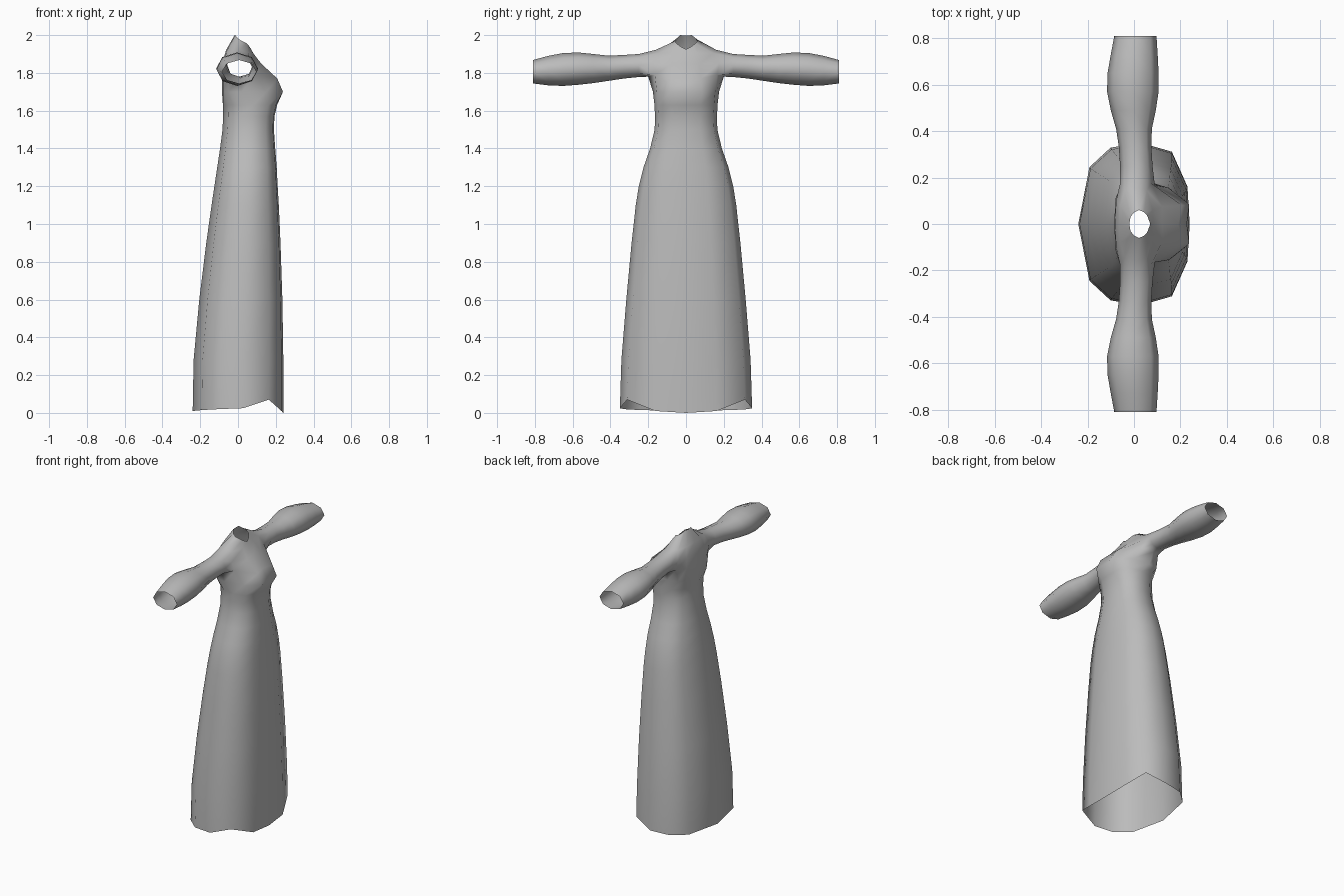
import bpy, bmesh, math

if "Cube" in bpy.data.objects:
    bpy.data.objects.remove(bpy.data.objects["Cube"])

cloth = bpy.data.materials.new("grey cloth")
cloth.diffuse_color = (0.5, 0.5, 0.5, 1)
cloth.use_nodes = True
cloth.node_tree.nodes["Principled BSDF"].inputs["Base Color"].default_value = cloth.diffuse_color

# Half outline of the skirt, front to back, in units of depth and half width
HALF = [(1, 0), (.96, .46), (.68, .89), (.12, 1), (-.42, .94), (-.8, .7), (-1, 0)]
HEM_Z = [0, .01, .07, .025, .02, .015, .01]

# Skirt and waist: height, back x, front x, half width
SKIRT = [(0, -.24, .24, .35), (.28, -.235, .24, .342), (.6, -.205, .235, .316),
         (.9, -.168, .225, .288), (1.1, -.14, .216, .266), (1.2, -.125, .21, .25),
         (1.3, -.11, .205, .225), (1.4, -.095, .197, .19), (1.5, -.082, .19, .166),
         (1.57, -.079, .193, .164), (1.63, -.08, .207, .167)]

# Bust, armpit, chest, shoulder and neck half rings (x, y, z)
UPPER = [
    [(.228, 0, 1.7), (.238, .085, 1.7), (.15, .155, 1.7), (.02, .175, 1.7),
     (-.05, .16, 1.7), (-.08, .11, 1.7), (-.085, 0, 1.7)],
    [(.19, 0, 1.77), (.208, .08, 1.77), (.09, .165, 1.79), (.01, .2, 1.78),
     (-.05, .175, 1.79), (-.08, .11, 1.78), (-.085, 0, 1.78)],
    [(.12, 0, 1.85), (.122, .075, 1.85), (.075, .175, 1.85), (.01, .19, 1.85),
     (-.06, .175, 1.85), (-.077, .1, 1.85), (-.082, 0, 1.85)],
    [(.083, 0, 1.9), (.08, .06, 1.905), (.055, .145, 1.905), (.01, .16, 1.922),
     (-.04, .145, 1.91), (-.06, .08, 1.915), (-.064, 0, 1.92)],
    [(.07, 0, 1.925), (.058, .034, 1.943), (.045, .05, 1.957), (.022, .06, 1.968),
     (0, .05, 1.982), (-.015, .03, 2), (-.02, 0, 1.997)],
]

# Sleeve: distance out, centre x, half depth, bottom z, top z
SLEEVE = [(.25, .01, .07, 1.778, 1.9), (.33, .005, .07, 1.77, 1.895),
          (.41, 0, .077, 1.758, 1.891), (.49, -.003, .097, 1.746, 1.9),
          (.57, -.005, .111, 1.737, 1.908), (.65, -.004, .11, 1.731, 1.905),
          (.73, .001, .101, 1.734, 1.89), (.81, .006, .091, 1.744, 1.868)]


def mirror_ring(half):
    """Close a half ring into twelve points."""
    return half + [(x, -y, z) for x, y, z in half[5:0:-1]]


rows = []
for i, (z, back, front, width) in enumerate(SKIRT):
    mid, depth = (front + back) / 2, (front - back) / 2
    rows.append(mirror_ring([(mid + u * depth, v * width, HEM_Z[k] if i == 0 else z)
                             for k, (u, v) in enumerate(HALF)]))
rows += [mirror_ring(h) for h in UPPER]

bm = bmesh.new()
grid = [[bm.verts.new(p) for p in row] for row in rows]
pit = len(SKIRT) + 1  # armpit row, where the armholes begin

# Gown body, leaving an armhole on each side
for r in range(len(grid) - 1):
    for k in range(12):
        if r in (pit, pit + 1) and k in (2, 3, 8, 9):
            continue
        n = (k + 1) % 12
        bm.faces.new((grid[r][k], grid[r][n], grid[r + 1][n], grid[r + 1][k]))

# Sleeves grown from the armholes
for side, a, m, b in ((1, 2, 3, 4), (-1, 10, 9, 8)):
    low, mid, top = grid[pit:pit + 3]
    ring = [low[m], low[a], mid[a], top[a], top[m], top[b], mid[b], low[b]]
    for y, cx, rx, z0, z1 in SLEEVE:
        new = []
        for k in range(8):
            t = math.radians(-90 + 45 * k)
            new.append(bm.verts.new((cx + rx * math.cos(t), side * y,
                                     (z0 + z1) / 2 + (z1 - z0) / 2 * math.sin(t))))
        for k in range(8):
            n = (k + 1) % 8
            bm.faces.new((ring[k], ring[n], new[n], new[k]))
        ring = new

# Remove the unused points inside the armholes
bmesh.ops.delete(bm, geom=[v for v in bm.verts if not v.link_faces], context='VERTS')
bmesh.ops.recalc_face_normals(bm, faces=bm.faces[:])
# Make sure the cloth faces outward, judged by the front of the skirt
bm.faces.ensure_lookup_table()
if bm.faces[0].normal.x < 0:
    bmesh.ops.reverse_faces(bm, faces=bm.faces[:])
for f in bm.faces:
    f.smooth = True

mesh = bpy.data.meshes.new("gown")
bm.to_mesh(mesh)
bm.free()
mesh.materials.append(cloth)
gown = bpy.data.objects.new("gown", mesh)
bpy.context.collection.objects.link(gown)
